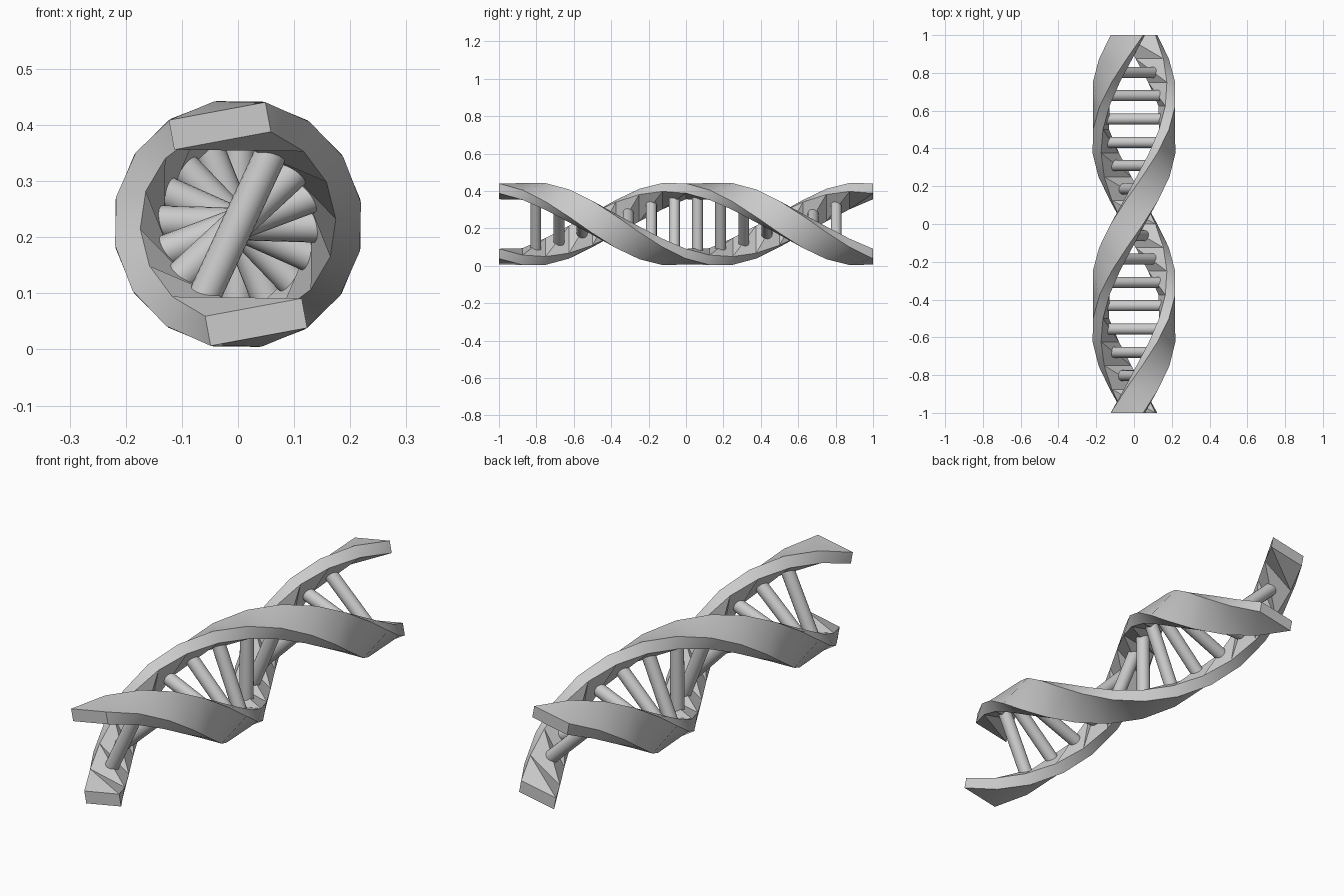
import bpy, bmesh, math
from mathutils import Matrix, Vector

if "Cube" in bpy.data.objects:
    bpy.data.objects.remove(bpy.data.objects["Cube"])

CZ = 0.2235           # height of the helix axis
HALF_W = 0.0875       # half width of the strand section
R_IN, R_OUT = 0.151, 0.2045
STEPS = 16


def angle(y):
    """Twist away from vertical (towards +x) at position y."""
    return math.radians(180 * (y + 1) - 10.5)


def spin(u, r, y, offset=0.0):
    """Point at sideways u and radial distance r, turned about the axis."""
    a = angle(y) + offset
    return Vector((u * math.cos(a) + r * math.sin(a), y,
                   CZ - u * math.sin(a) + r * math.cos(a)))


def finish(bm, name):
    bmesh.ops.recalc_face_normals(bm, faces=bm.faces[:])
    me = bpy.data.meshes.new(name)
    bm.to_mesh(me)
    bm.free()
    ob = bpy.data.objects.new(name, me)
    bpy.context.collection.objects.link(ob)
    bpy.ops.object.select_all(action='DESELECT')
    ob.select_set(True)
    bpy.context.view_layer.objects.active = ob
    bpy.ops.object.shade_smooth_by_angle(angle=math.radians(35))
    return ob


# Twisted rectangular strand
def strand(name, offset):
    section = [(-HALF_W, R_IN), (HALF_W, R_IN), (HALF_W, R_OUT), (-HALF_W, R_OUT)]
    bm = bmesh.new()
    rings = []
    for i in range(STEPS + 1):
        y = -1 + 2 * i / STEPS
        rings.append([bm.verts.new(spin(u, r, y, offset)) for u, r in section])
    for a, b in zip(rings, rings[1:]):
        for k in range(4):
            n = (k + 1) % 4
            bm.faces.new((a[k], a[n], b[n]))
            bm.faces.new((a[k], b[n], b[k]))
    bm.faces.new(rings[0])
    bm.faces.new(rings[-1])
    return finish(bm, name)


strand("strand_a", 0.0)
strand("strand_b", math.pi)

# Round rungs between the strands
RUNGS = 14
for i in range(RUNGS):
    y = -0.803 + 1.606 * i / (RUNGS - 1)
    bm = bmesh.new()
    bmesh.ops.create_cone(bm, cap_ends=True, segments=20, radius1=0.029, radius2=0.029,
                          depth=0.296,
                          matrix=Matrix.Translation((0, y, CZ)) @ Matrix.Rotation(angle(y), 4, 'Y'))
    finish(bm, f"rung_{i + 1}")
